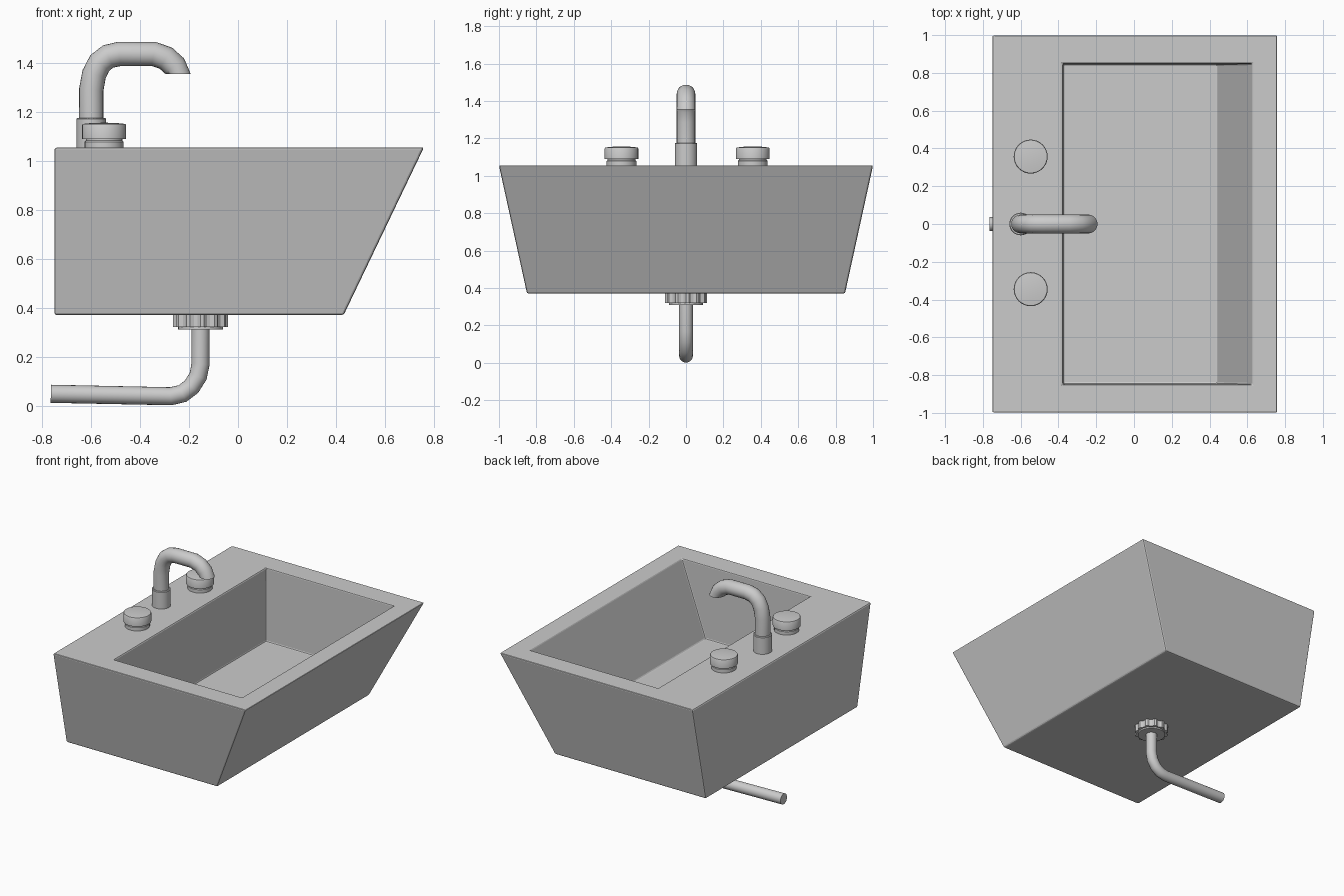
import bpy, bmesh
from math import sin, cos, pi
from mathutils import Vector

if "Cube" in bpy.data.objects:
    bpy.data.objects.remove(bpy.data.objects["Cube"])


def finish(bm, name, smooth=True, angle=0.7):
    bmesh.ops.recalc_face_normals(bm, faces=bm.faces)
    me = bpy.data.meshes.new(name)
    bm.to_mesh(me)
    bm.free()
    ob = bpy.data.objects.new(name, me)
    bpy.context.collection.objects.link(ob)
    if smooth:
        bpy.ops.object.select_all(action='DESELECT')
        ob.select_set(True)
        bpy.context.view_layer.objects.active = ob
        bpy.ops.object.shade_smooth_by_angle(angle=angle)
    return ob


def skin(bm, rings, caps=True):
    """Join successive rings of points with quads and cap both ends."""
    vs = [[bm.verts.new(p) for p in r] for r in rings]
    n = len(vs[0])
    for a, b in zip(vs, vs[1:]):
        for i in range(n):
            j = (i + 1) % n
            bm.faces.new((a[i], a[j], b[j], b[i]))
    if caps:
        bm.faces.new(vs[0])
        bm.faces.new(vs[-1])


def rect(x0, x1, y, z):
    return [(x0, -y, z), (x1, -y, z), (x1, y, z), (x0, y, z)]


def lathe(name, x, y, profile, n=32):
    bm = bmesh.new()
    skin(bm, [[(x + r * cos(2 * pi * i / n), y + r * sin(2 * pi * i / n), z)
               for i in range(n)] for r, z in profile])
    return finish(bm, name)


def pipe(name, path, r, end_dir=None, n=20):
    """Sweep a round section along an (x, z) path lying in the y = 0 plane."""
    pts = [Vector((x, 0, z)) for x, z in path]
    dirs = [(b - a).normalized() for a, b in zip(pts, pts[1:])]
    rings = []
    for k, p in enumerate(pts):
        t = (dirs[max(k - 1, 0)] + dirs[min(k, len(dirs) - 1)]).normalized()
        if end_dir and k == len(pts) - 1:
            t = Vector(end_dir)
        side = Vector((t.z, 0, -t.x))
        rings.append([p + side * (r * cos(2 * pi * i / n)) + Vector((0, r * sin(2 * pi * i / n), 0))
                      for i in range(n)])
    bm = bmesh.new()
    skin(bm, rings)
    return finish(bm, name, angle=0.8)


# Basin: tapered outer shell, flat rim, recessed bowl with sloping front
bm = bmesh.new()
skin(bm, [rect(-0.75, 0.432, 0.85, 0.37), rect(-0.75, 0.76, 1.0, 1.055),
          rect(-0.375, 0.628, 0.85, 1.055), rect(-0.375, 0.44, 0.846, 0.535)])
basin = finish(bm, "basin", smooth=False)
bev = basin.modifiers.new("edge_bevel", 'BEVEL')
bev.width = 0.009
bev.segments = 2
bev.limit_method = 'ANGLE'

# Tap: collar and swan-neck spout
lathe("spout_collar", -0.6, 0, [(0.06, 1.05), (0.06, 1.172), (0.056, 1.176)])
pipe("spout", [(-0.6, 1.16), (-0.6, 1.29), (-0.588, 1.355), (-0.565, 1.4), (-0.53, 1.427),
               (-0.485, 1.437), (-0.345, 1.437), (-0.295, 1.42), (-0.26, 1.388),
               (-0.243, 1.355)], 0.05, end_dir=(0, 0, -1))

# Pair of tap knobs
for name, y in (("front_knob", -0.345), ("back_knob", 0.357)):
    lathe(name, -0.547, y, [(0.08, 1.05), (0.08, 1.078), (0.074, 1.084), (0.074, 1.09),
                            (0.09, 1.09), (0.09, 1.146), (0.087, 1.151), (0.05, 1.155),
                            (0.01, 1.156)])

# Drain nut: ribbed ring with a smaller lip underneath
bm = bmesh.new()
ribs = 48
skin(bm, [[((0.113 if i % 4 < 2 else 0.102) * cos(2 * pi * i / ribs) - 0.153,
            (0.113 if i % 4 < 2 else 0.102) * sin(2 * pi * i / ribs), z)
           for i in range(ribs)] for z in (0.32, 0.375)])
finish(bm, "drain_nut", smooth=False)
lathe("drain_lip", -0.153, 0, [(0.092, 0.31), (0.092, 0.33)])

# Waste pipe: drops from the nut and bends to the back
pipe("waste_pipe", [(-0.153, 0.33), (-0.153, 0.17), (-0.163, 0.12), (-0.19, 0.077),
                    (-0.227, 0.049), (-0.275, 0.038), (-0.765, 0.048)], 0.037)
